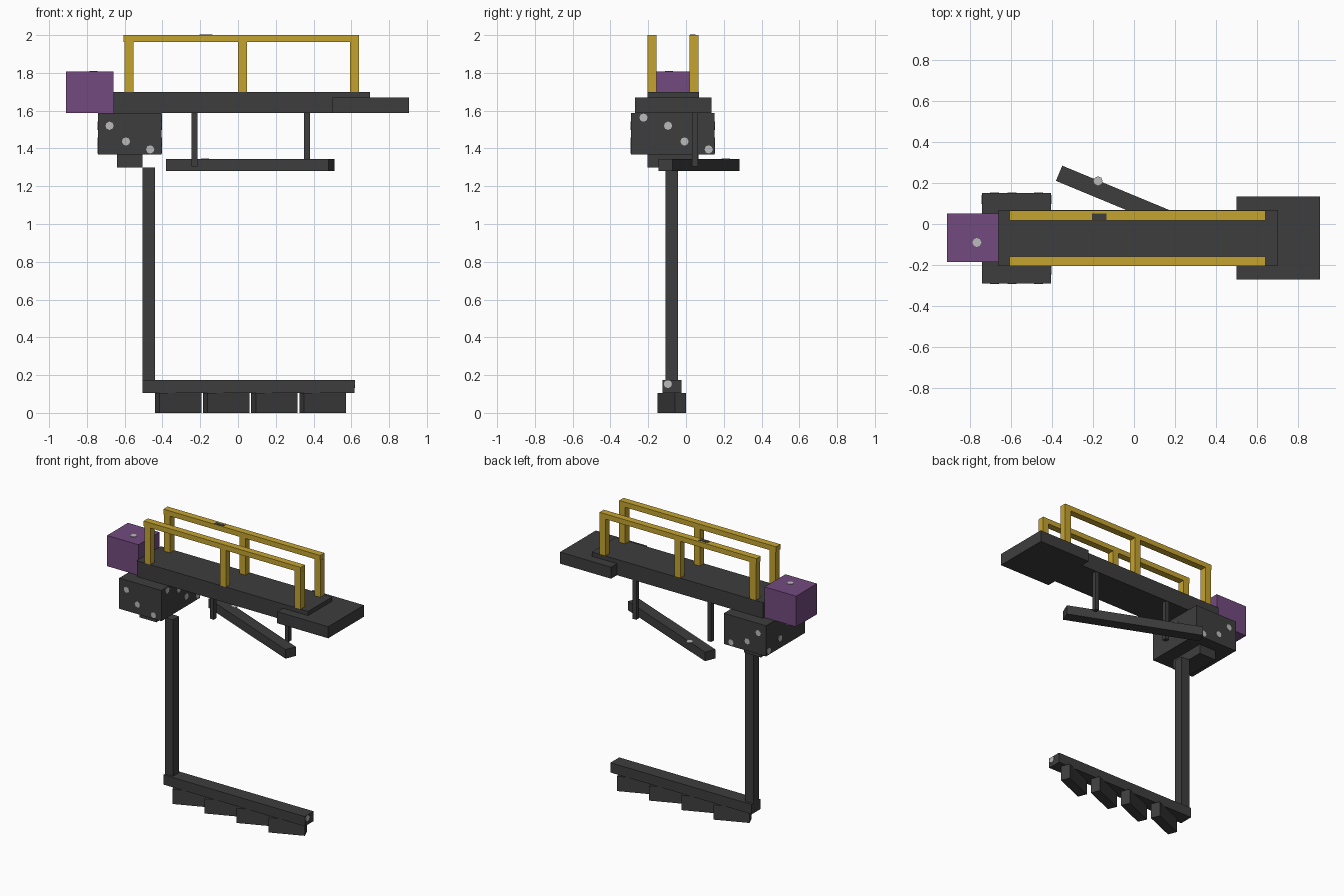
import bpy
from math import radians, pi
from mathutils import Vector

if "Cube" in bpy.data.objects:
    bpy.data.objects.remove(bpy.data.objects["Cube"])


def material(name, rgb):
    m = bpy.data.materials.new(name)
    m.use_nodes = True
    m.diffuse_color = (*rgb, 1)
    bsdf = m.node_tree.nodes["Principled BSDF"]
    bsdf.inputs["Base Color"].default_value = (*rgb, 1)
    bsdf.inputs["Roughness"].default_value = 0.8
    return m


DARK = material("dark_grey", (0.048, 0.048, 0.048))
PURPLE = material("purple", (0.17, 0.07, 0.21))
YELLOW = material("mustard_yellow", (0.56, 0.37, 0.03))
PALE = material("pale_grey", (0.5, 0.5, 0.5))


def block(name, centre, size, mat, yaw=0):
    bpy.ops.mesh.primitive_cube_add(size=1, location=centre)
    ob = bpy.context.object
    ob.name = name
    ob.scale = size
    ob.rotation_euler.z = radians(yaw)
    ob.data.materials.append(mat)
    return ob


def box(name, x, y, z, mat=DARK):
    lo, hi = Vector((x[0], y[0], z[0])), Vector((x[1], y[1], z[1]))
    return block(name, (lo + hi) / 2, hi - lo, mat)


def spot(name, centre, axis):
    rot = {"x": (0, pi / 2, 0), "y": (pi / 2, 0, 0), "z": (0, 0, 0)}[axis]
    bpy.ops.mesh.primitive_cylinder_add(vertices=8, radius=0.022, depth=0.006,
                                        location=centre, rotation=rot)
    bpy.context.object.name = name
    bpy.context.object.data.materials.append(PALE)


# Deck, wide end platform and end box
box("deck", (-0.66, 0.70), (-0.205, 0.068), (1.587, 1.70))
box("end_platform", (0.50, 0.905), (-0.27, 0.135), (1.587, 1.67))
box("end_box", (-0.91, -0.66), (-0.185, 0.052), (1.587, 1.807), PURPLE)

# Drive housing and its lower block
box("drive_housing", (-0.74, -0.405), (-0.29, 0.15), (1.367, 1.587))
box("lower_block", (-0.64, -0.505), (-0.205, 0.065), (1.30, 1.367))

# Guard rails on both sides
for side, y in (("right", (-0.205, -0.157)), ("left", (0.018, 0.066))):
    box(side + "_top_rail", (-0.605, 0.64), y, (1.963, 2.0), YELLOW)
    for i, x in enumerate((-0.576, 0.023, 0.617)):
        box(f"{side}_rail_post_{i}", (x - 0.024, x + 0.024), y, (1.70, 1.963), YELLOW)

# Hanging struts and slanted arm
for i, x in enumerate((-0.23, 0.365)):
    box(f"strut_{i}", (x - 0.015, x + 0.015), (0.032, 0.064), (1.305, 1.587))
block("slanted_arm", (0.065, 0.069, 1.312), (0.93, 0.08, 0.065), DARK, -22.5)

# Mast, foot beam and angled blades
box("mast", (-0.505, -0.44), (-0.108, -0.042), (0.17, 1.298))
box("foot_beam", (-0.505, 0.617), (-0.124, -0.024), (0.105, 0.175))
for i in range(4):
    block(f"blade_{i}", (-0.317 + 0.255 * i, -0.075, 0.053),
          (0.24, 0.065, 0.106), DARK, 22.5)

# Pale bolt heads in a diagonal row on each housing face
for i, (x, z) in enumerate(((-0.68, 1.52), (-0.593, 1.437), (-0.465, 1.395))):
    for y in (-0.29, 0.15):
        spot(f"bolt_y_{i}", (x, y, z), "y")
    for face in (-0.74, -0.405):
        spot(f"bolt_x_{i}", (face, x + 0.585, z), "x")
spot("bolt_x_top", (-0.405, -0.225, 1.563), "x")
spot("end_box_bolt", (-0.765, -0.09, 1.807), "z")
spot("arm_bolt", (-0.175, 0.21, 1.344), "z")
spot("beam_bolt", (0.617, -0.096, 0.153), "x")

# Dark patch on the left rail
box("rail_patch", (-0.205, -0.135), (0.02, 0.05), (1.998, 2.002))
